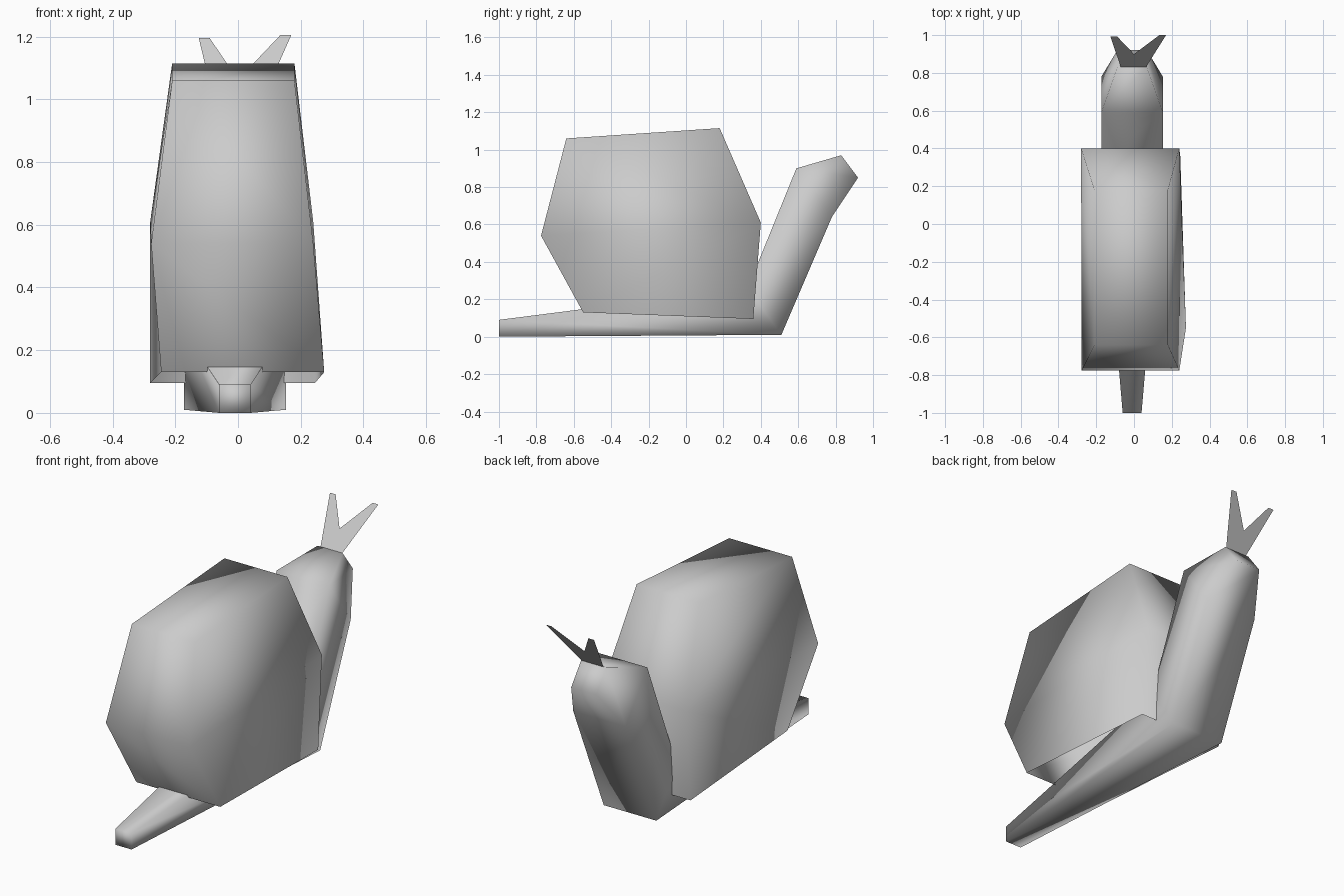
import bpy
import bmesh

cube = bpy.data.objects.get("Cube")
if cube:
    bpy.data.objects.remove(cube, do_unlink=True)

grey = bpy.data.materials.new("plain_grey")
grey.use_nodes = True
GREY = (0.6, 0.6, 0.6, 1.0)
grey.diffuse_color = GREY
grey.node_tree.nodes["Principled BSDF"].inputs["Base Color"].default_value = GREY


def make_object(name, bm):
    """Finish a bmesh as a smooth grey object."""
    bmesh.ops.recalc_face_normals(bm, faces=bm.faces[:])
    for face in bm.faces:
        face.smooth = True
    mesh = bpy.data.meshes.new(name)
    bm.to_mesh(mesh)
    bm.free()
    mesh.materials.append(grey)
    obj = bpy.data.objects.new(name, mesh)
    bpy.context.collection.objects.link(obj)
    return obj


def bridge(bm, ring_a, ring_b):
    for i in range(len(ring_a)):
        j = (i + 1) % len(ring_a)
        bm.faces.new((ring_a[i], ring_a[j], ring_b[j], ring_b[i]))


# Foot, neck and head: box sections as (top y, z), (bottom y, z), half width
sections = [
    ((-1.0, 0.09), (-1.0, 0.0), 0.05),
    ((0.33, 0.26), (0.51, 0.01), 0.163),
    ((0.59, 0.90), (0.78, 0.64), 0.163),
    ((0.83, 0.97), (0.92, 0.85), 0.078),
]
centre = -0.01
bm = bmesh.new()
rings = []
for top, bottom, half in sections:
    corners = [(-half, top), (half, top), (half, bottom), (-half, bottom)]
    rings.append([bm.verts.new((centre + x, *point)) for x, point in corners])
for ring_a, ring_b in zip(rings, rings[1:]):
    bridge(bm, ring_a, ring_b)
bm.faces.new(rings[0])
bm.faces.new(rings[-1])
make_object("body", bm)

# Shell: six-sided outline as (y, z, right-hand x, left-hand x), open underneath
outline = [
    (-0.64, 1.06, 0.18, -0.21),
    (0.18, 1.115, 0.18, -0.21),
    (0.40, 0.61, 0.24, -0.28),
    (0.36, 0.095, 0.245, -0.28),
    (-0.55, 0.13, 0.275, -0.245),
    (-0.775, 0.54, 0.24, -0.277),
]
bm = bmesh.new()
sides = [[bm.verts.new((p[k], p[0], p[1])) for p in outline] for k in (2, 3)]
for side in sides:
    bm.faces.new((side[0], side[1], side[2], side[5]))
    bm.faces.new(side[2:])
for i in range(6):
    if i != 3:
        j = (i + 1) % 6
        bm.faces.new((sides[0][i], sides[0][j], sides[1][j], sides[1][i]))
make_object("shell", bm)

# Feelers: a thin leaning sheet with two uneven points, joined at the middle
feelers = {
    "left_feeler": [(0.063, 0.965), (0.0, 0.965), (0.0, 1.063),
                    (0.135, 1.205), (0.17, 1.205)],
    "right_feeler": [(-0.07, 0.965), (0.0, 0.965), (0.0, 1.063),
                     (-0.09, 1.195), (-0.125, 1.195)],
}
for name, points in feelers.items():
    bm = bmesh.new()
    bm.faces.new([bm.verts.new((x, 0.83 + 0.71 * (z - 0.965), z)) for x, z in points])
    make_object(name, bm)
